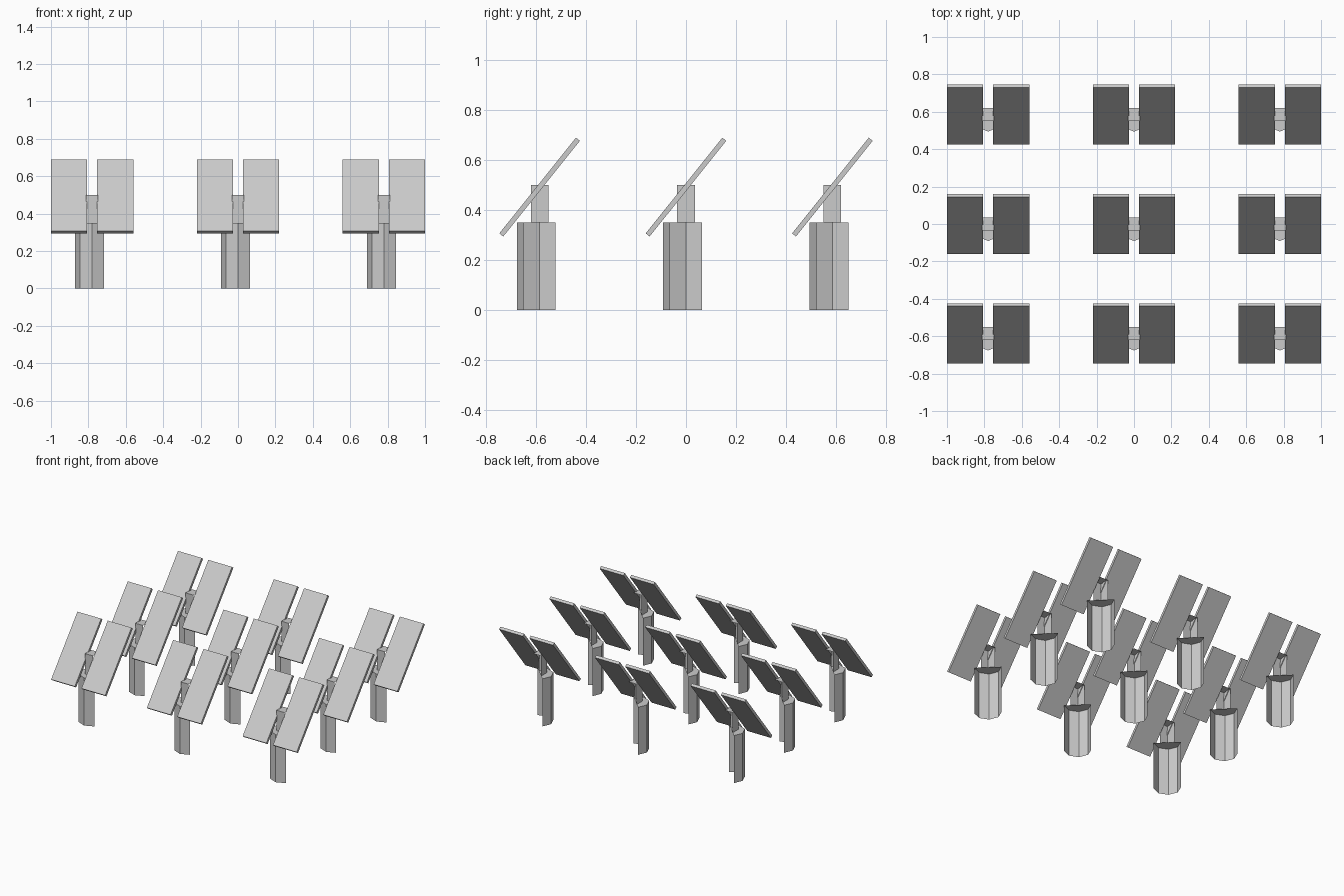
import bpy, bmesh, math
from mathutils import Matrix

if "Cube" in bpy.data.objects:
    bpy.data.objects.remove(bpy.data.objects["Cube"])


def open_prism(name, outline, cap, z0, z1):
    """Sheet walls along an open outline, closed on top by a cap."""
    bm = bmesh.new()
    low = [bm.verts.new((x, y, z0)) for x, y in outline]
    high = [bm.verts.new((x, y, z1)) for x, y in outline]
    for i in range(len(outline) - 1):
        bm.faces.new((low[i], low[i + 1], high[i + 1], high[i]))
    extra = [bm.verts.new((x, y, z1)) for x, y in cap]
    bm.faces.new(high + extra)
    return finish(name, bm)


def finish(name, bm):
    mesh = bpy.data.meshes.new(name)
    bm.to_mesh(mesh)
    bm.free()
    return mesh


# Half-octagon post, open towards the back right
R = 0.091
arc = [(R * math.cos(math.radians(a)), R * math.sin(math.radians(a)))
       for a in range(135, 316, 45)]
post = open_prism("post", arc, [], 0.0, 0.35)

# Square stem, open on the same two sides
w, d = 0.032, 0.035
stem = open_prism("stem", [(-w, d), (-w, -d), (w, -d)], [(w, d)], 0.35, 0.5)

# Tilted pair of flat panels
bm = bmesh.new()
for side in (-1, 1):
    bmesh.ops.create_cube(bm, size=1, matrix=(
        Matrix.Translation((side * 0.1235, 0, 0.492))
        @ Matrix.Rotation(math.radians(51.3), 4, 'X')
        @ Matrix.Diagonal((0.193, 0.49, 0.02, 1))))
panels = finish("panels", bm)

# Three by three array of units
for row in range(3):
    for col in range(3):
        for mesh in (post, stem, panels):
            ob = bpy.data.objects.new(f"{mesh.name}_{row}_{col}", mesh)
            ob.location = ((col - 1) * 0.78, (row - 1) * 0.585, 0)
            bpy.context.collection.objects.link(ob)
